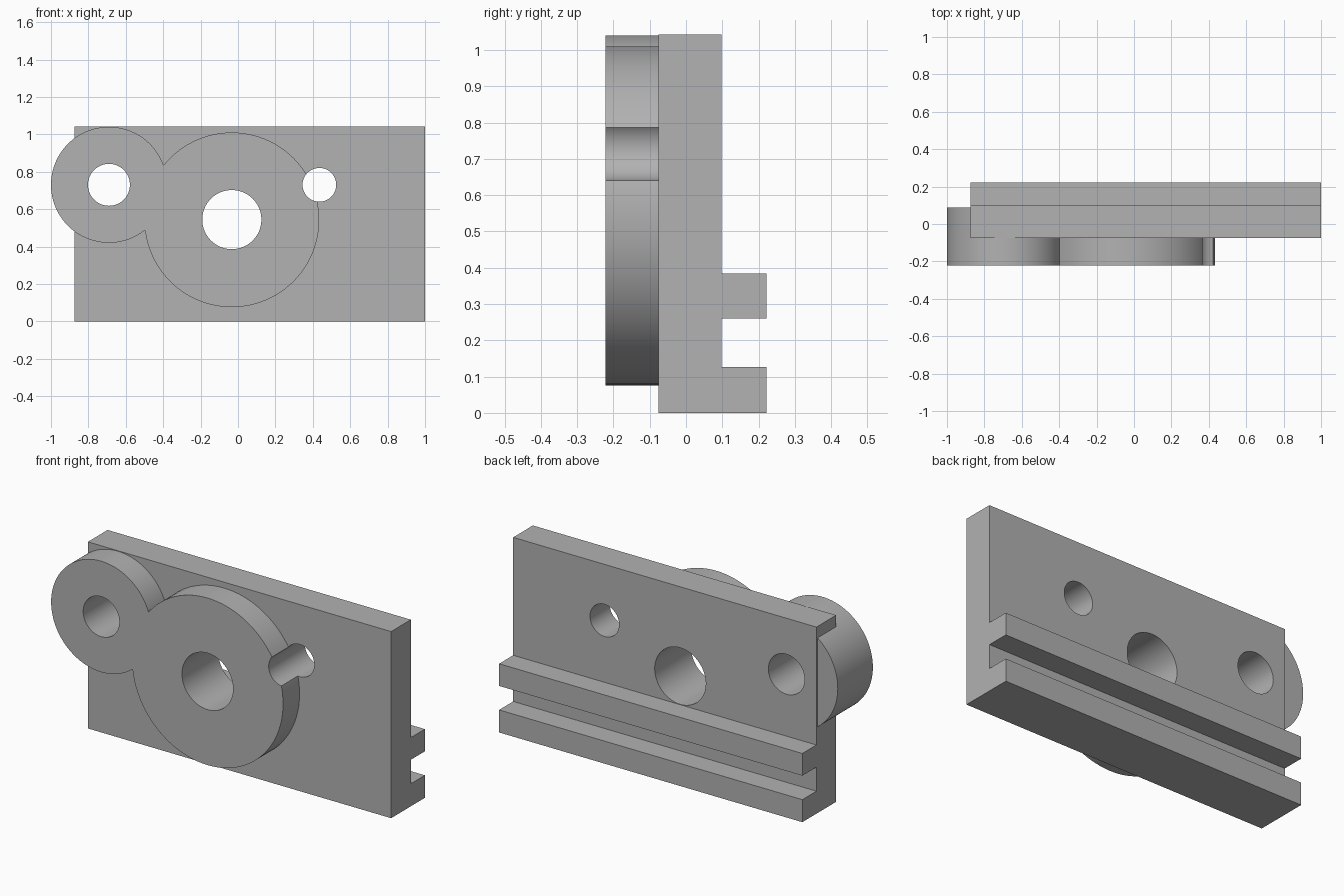
import bpy
import bmesh
import math
from mathutils import Matrix

default = bpy.data.objects.get("Cube")
if default:
    bpy.data.objects.remove(default, do_unlink=True)

grey = bpy.data.materials.new("plain grey")
grey.use_nodes = True
colour = (0.445, 0.445, 0.445, 1)
grey.diffuse_color = colour
grey.node_tree.nodes["Principled BSDF"].inputs["Base Color"].default_value = colour

FRONT, PLATE_FRONT, PLATE_BACK, BACK = -0.222, -0.076, 0.098, 0.222
LEFT, RIGHT, TOP = -0.875, 1.0, 1.043


def finish(name, bm):
    bmesh.ops.recalc_face_normals(bm, faces=bm.faces)
    mesh = bpy.data.meshes.new(name)
    bm.to_mesh(mesh)
    bm.free()
    mesh.materials.append(grey)
    obj = bpy.data.objects.new(name, mesh)
    bpy.context.collection.objects.link(obj)
    return obj


def cylinder(name, x, z, radius, y0, y1):
    """Round bar running front to back."""
    bm = bmesh.new()
    place = Matrix.Translation((x, (y0 + y1) / 2, z)) @ Matrix.Rotation(math.pi / 2, 4, "X")
    bmesh.ops.create_cone(bm, cap_ends=True, segments=96, radius1=radius,
                          radius2=radius, depth=y1 - y0, matrix=place)
    return finish(name, bm)


def combine(target, tool, operation):
    mod = target.modifiers.new(operation.lower(), "BOOLEAN")
    mod.operation = operation
    mod.solver = "EXACT"
    mod.object = tool
    bpy.context.view_layer.objects.active = target
    bpy.ops.object.modifier_apply(modifier=mod.name)
    bpy.data.objects.remove(tool, do_unlink=True)


# Plate with two rails along the back, extruded from its side profile
profile = [(PLATE_FRONT, 0), (BACK, 0), (BACK, 0.126), (PLATE_BACK, 0.126),
           (PLATE_BACK, 0.26), (BACK, 0.26), (BACK, 0.384), (PLATE_BACK, 0.384),
           (PLATE_BACK, TOP), (PLATE_FRONT, TOP)]
bm = bmesh.new()
side = bm.faces.new([bm.verts.new((LEFT, y, z)) for y, z in profile])
end = bmesh.ops.extrude_face_region(bm, geom=[side])
bmesh.ops.translate(bm, vec=(RIGHT - LEFT, 0, 0),
                    verts=[v for v in end["geom"] if isinstance(v, bmesh.types.BMVert)])
bracket = finish("mounting_bracket", bm)

# Raised bosses on the front, the small one overhanging the plate's side
large_boss = cylinder("large_boss", -0.033, 0.543, 0.467, FRONT, 0)
small_boss = cylinder("small_boss", -0.69, 0.73, 0.31, FRONT, 0.088)
combine(large_boss, small_boss, "UNION")
combine(bracket, large_boss, "UNION")

# Through holes
for x, z, radius in [(-0.033, 0.544, 0.158), (-0.69, 0.73, 0.112), (0.435, 0.73, 0.09)]:
    cutter = cylinder("hole_cutter", x, z, radius, -0.4, 0.4)
    cutter.hide_render = True
    combine(bracket, cutter, "DIFFERENCE")

bpy.ops.object.select_all(action="DESELECT")
bracket.select_set(True)
bpy.context.view_layer.objects.active = bracket
bpy.ops.object.shade_smooth_by_angle(angle=math.radians(30))
